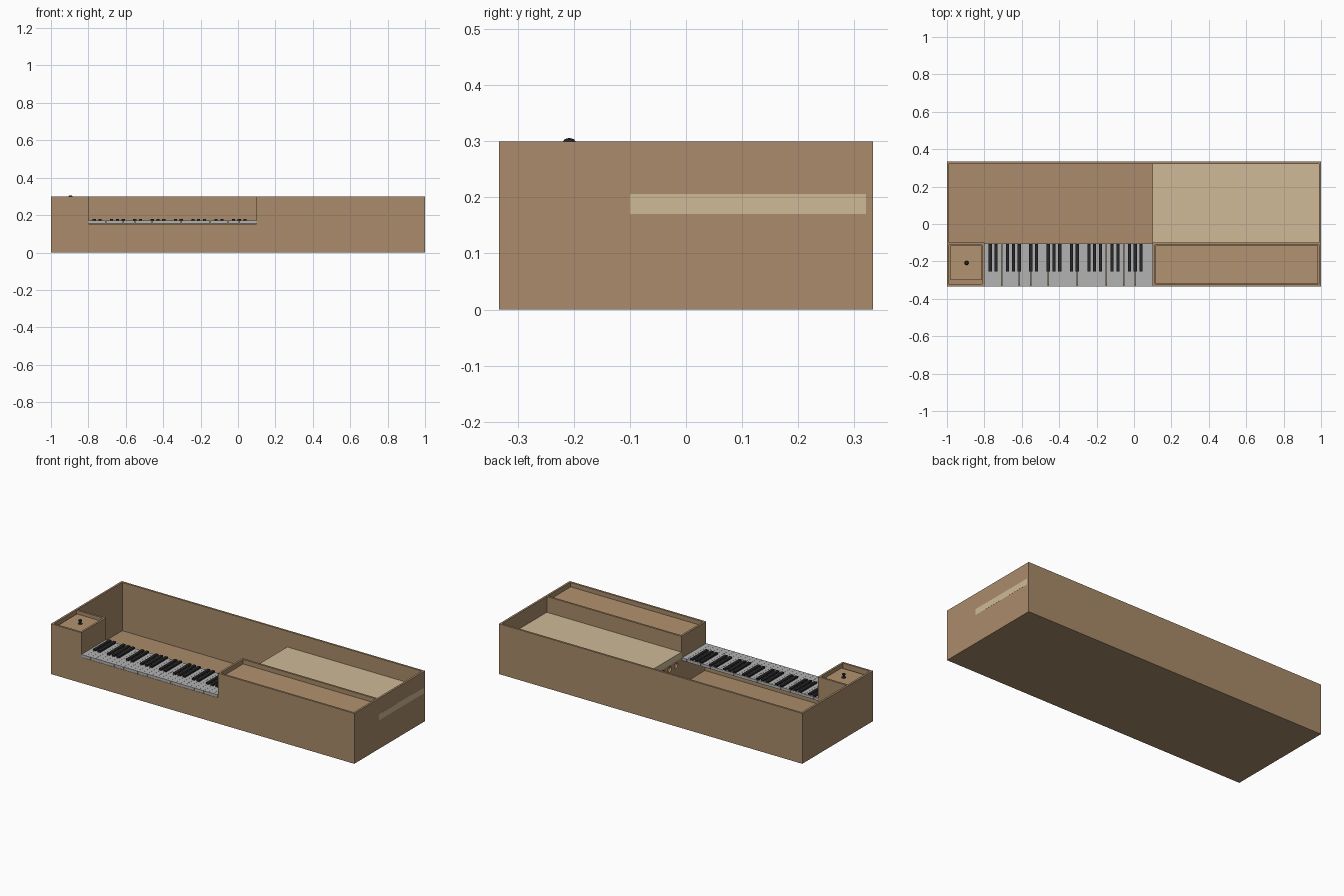
import bpy, bmesh, math
from mathutils import Matrix

if "Cube" in bpy.data.objects:
    bpy.data.objects.remove(bpy.data.objects["Cube"])


def material(name, rgb):
    m = bpy.data.materials.new(name)
    m.diffuse_color = (*rgb, 1)
    m.use_nodes = True
    m.node_tree.nodes["Principled BSDF"].inputs["Base Color"].default_value = m.diffuse_color
    return m


CASE = material("case_wood", (0.40, 0.26, 0.145))
LID = material("lid_wood", (0.45, 0.29, 0.16))
BOARD = material("pale_spruce", (0.62, 0.49, 0.31))
KEY = material("pale_key", (0.45, 0.45, 0.45))
DARK = material("ebony", (0.02, 0.02, 0.02))


def boxes(name, mat, spans):
    """One object made of boxes, each span = x0, x1, y0, y1, z0, z1."""
    bm = bmesh.new()
    for x0, x1, y0, y1, z0, z1 in spans:
        mtx = (Matrix.Translation(((x0 + x1) / 2, (y0 + y1) / 2, (z0 + z1) / 2))
               @ Matrix.Diagonal((x1 - x0, y1 - y0, z1 - z0, 1)))
        bmesh.ops.create_cube(bm, size=1, matrix=mtx)
    me = bpy.data.meshes.new(name)
    bm.to_mesh(me)
    bm.free()
    me.materials.append(mat)
    ob = bpy.data.objects.new(name, me)
    bpy.context.collection.objects.link(ob)
    return ob


D, H, T = 0.333, 0.30, 0.012        # half depth, height, wall thickness
KL, KR, KB = -0.80, 0.10, -0.10     # keyboard left, right and back limits
KZ = 0.153                          # height of the lowered front wall

# Outer case
boxes("floor", CASE, [(-1 + T, 1 - T, -D + T, D - T, 0, T)])
boxes("back_wall", CASE, [(-1, 1, D - T, D, 0, H)])
boxes("left_wall", CASE, [(-1, -1 + T, -D, D - T, 0, H)])
boxes("right_wall", CASE, [(1 - T, 1, -D, D - T, 0, H)])
boxes("front_wall_left", CASE, [(-1 + T, KL, -D, -D + T, 0, H)])
boxes("front_wall_low", CASE, [(KL, KR, -D, -D + T, 0, KZ)])
boxes("front_wall_right", CASE, [(KR, 1 - T, -D, -D + T, 0, H)])

# Inner partitions that enclose the two front compartments
boxes("left_box_side", CASE, [(KL - T, KL, -D + T, KB, T, H)])
boxes("left_box_back", CASE, [(-1 + T, KL - T, KB - T, KB, T, H)])
boxes("right_box_side", CASE, [(KR, KR + T, -D + T, KB, T, H)])
boxes("right_box_back", CASE, [(KR + T, 1 - T, KB - T, KB, T, H)])

# Recessed lids
boxes("left_box_lid", LID, [(-1 + T + .006, KL - T - .004, -.30, KB - T - .003, .27, .28)])
boxes("right_box_lid", LID, [(KR + T + .002, 1 - T - .004, -D + T + .002, KB - T - .003, .265, .275)])

# Soundboard and the pierced rail beneath its left edge
boxes("soundboard", BOARD, [(KR, 1.0004, KB, D - T, .17, .206)])
rail = boxes("belly_rail", CASE, [(KR, KR + T, KB, D - T, T, .17)])
bm = bmesh.new()
for i in range(6):
    bmesh.ops.create_cone(bm, cap_ends=True, segments=20, radius1=.016, radius2=.016, depth=.1,
                          matrix=Matrix.Translation((KR, -.05 + i * .06, .145))
                          @ Matrix.Rotation(math.pi / 2, 4, 'Y'))
me = bpy.data.meshes.new("rail_hole_cutter")
bm.to_mesh(me)
bm.free()
cutter = bpy.data.objects.new("rail_hole_cutter", me)
bpy.context.collection.objects.link(cutter)
cutter.hide_render = True
cutter.hide_viewport = True
cutter.display_type = 'WIRE'
mod = rail.modifiers.new("holes", 'BOOLEAN')
mod.object = cutter
mod.solver = 'EXACT'

# Keyboard: 29 naturals, sharps in the two-three pattern
N = 29
P = (KR - KL) / N
boxes("natural_keys", KEY, [(KL + i * P + .0004, KL + (i + 1) * P - .0004, -D, KB - .005, KZ + .001, .170)
                            for i in range(N)])
sharps = [KL + i * P for i in range(1, N) if i % 7 not in (0, 3)]
boxes("sharp_keys", DARK, [(x - .0085, x + .0085, -.255, KB - .006, .168, .180) for x in sharps])

# Turned lid knob
profile = [(0, .279), (.012, .279), (.012, .283), (.005, .286), (.005, .292),
           (.009, .295), (.011, .300), (.008, .304), (0, .306)]
bm = bmesh.new()
vs = [bm.verts.new((r, 0, z)) for r, z in profile]
es = [bm.edges.new(p) for p in zip(vs, vs[1:])]
bmesh.ops.spin(bm, geom=vs + es, cent=(0, 0, 0), axis=(0, 0, 1), angle=2 * math.pi, steps=20)
bmesh.ops.remove_doubles(bm, verts=bm.verts, dist=1e-5)
bmesh.ops.recalc_face_normals(bm, faces=bm.faces)
me = bpy.data.meshes.new("lid_knob")
bm.to_mesh(me)
bm.free()
me.materials.append(DARK)
knob = bpy.data.objects.new("lid_knob", me)
knob.location = (-.895, -.208, 0)
bpy.context.collection.objects.link(knob)
bpy.context.view_layer.objects.active = knob
knob.select_set(True)
bpy.ops.object.shade_smooth_by_angle()
